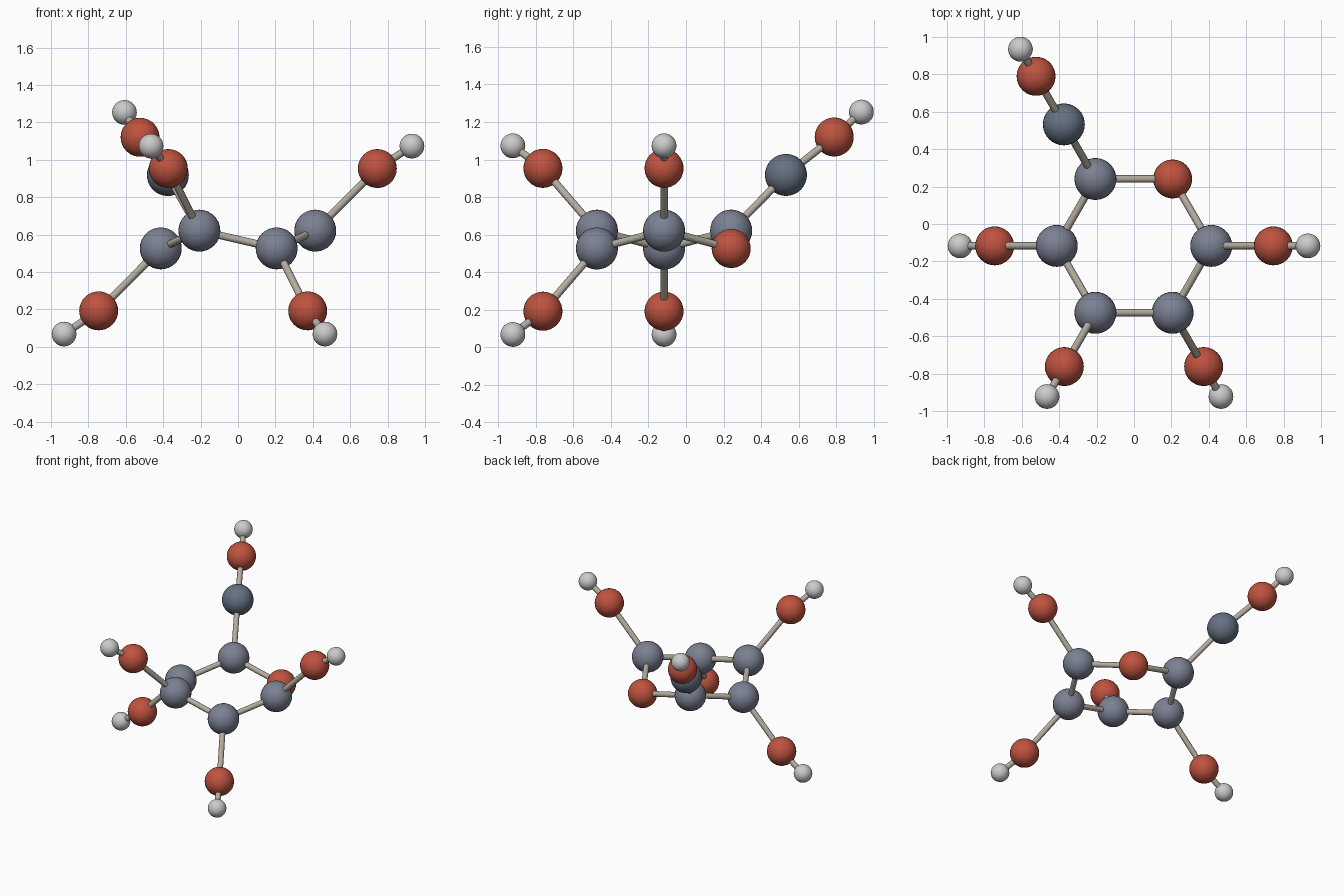
import bpy, math
from mathutils import Vector

if "Cube" in bpy.data.objects:
    bpy.data.objects.remove(bpy.data.objects["Cube"])


def material(name, rgb):
    m = bpy.data.materials.new(name)
    m.diffuse_color = (*rgb, 1)
    m.use_nodes = True
    m.node_tree.nodes["Principled BSDF"].inputs["Base Color"].default_value = m.diffuse_color
    return m


RING_CARBON = material("slate", (0.20, 0.22, 0.29))
ARM_CARBON = material("dark_slate", (0.13, 0.165, 0.22))
OXYGEN = material("red", (0.52, 0.085, 0.05))
BOND = material("beige", (0.46, 0.42, 0.35))

CENTRE_Y = -0.117


def polar(deg, r, z):
    a = math.radians(deg)
    return Vector((r * math.cos(a), CENTRE_Y + r * math.sin(a), z))


def finish(name, mat):
    ob = bpy.context.object
    ob.name = name
    if mat:
        ob.data.materials.append(mat)
    bpy.ops.object.shade_smooth_by_angle(angle=math.radians(40))


def atom(name, pos, radius, mat=None):
    bpy.ops.mesh.primitive_uv_sphere_add(segments=32, ring_count=16,
                                         radius=radius, location=pos)
    finish(name, mat)


def bond(name, a, b):
    d = b - a
    bpy.ops.mesh.primitive_cylinder_add(
        vertices=16, radius=0.02, depth=d.length, location=(a + b) / 2,
        rotation=d.to_track_quat('Z', 'Y').to_euler())
    finish(name, BOND)


R_C, R_O, R_H = 0.112, 0.104, 0.066

# Puckered six-membered ring: five carbons and one oxygen
ring = [polar(60 * i, 0.413, 0.621 if i % 2 == 0 else 0.526) for i in range(6)]
for i, p in enumerate(ring):
    if i == 1:
        atom("ring_oxygen", p, R_O, OXYGEN)
    else:
        atom(f"ring_carbon_{i}", p, R_C, RING_CARBON)
    bond(f"ring_bond_{i}", p, ring[(i + 1) % 6])

# Hydroxyl arms, alternately raised and lowered
for i in (0, 3, 4, 5):
    up = i % 2 == 0
    o = polar(60 * i, 0.745, 0.953 if up else 0.192)
    h = polar(60 * i, 0.930, 1.073 if up else 0.068)
    atom(f"hydroxyl_oxygen_{i}", o, R_O, OXYGEN)
    atom(f"hydroxyl_hydrogen_{i}", h, R_H)
    bond(f"arm_bond_{i}", ring[i], o)
    bond(f"hydroxyl_bond_{i}", o, h)

# Long arm: carbon, oxygen, hydrogen
c = polar(120, 0.750, 0.918)
o = polar(120, 1.047, 1.120)
h = polar(120, 1.214, 1.253)
atom("long_arm_carbon", c, R_C, ARM_CARBON)
atom("long_arm_oxygen", o, R_O, OXYGEN)
atom("long_arm_hydrogen", h, R_H)
for n, (a, b) in enumerate(((ring[2], c), (c, o), (o, h))):
    bond(f"long_arm_bond_{n}", a, b)
